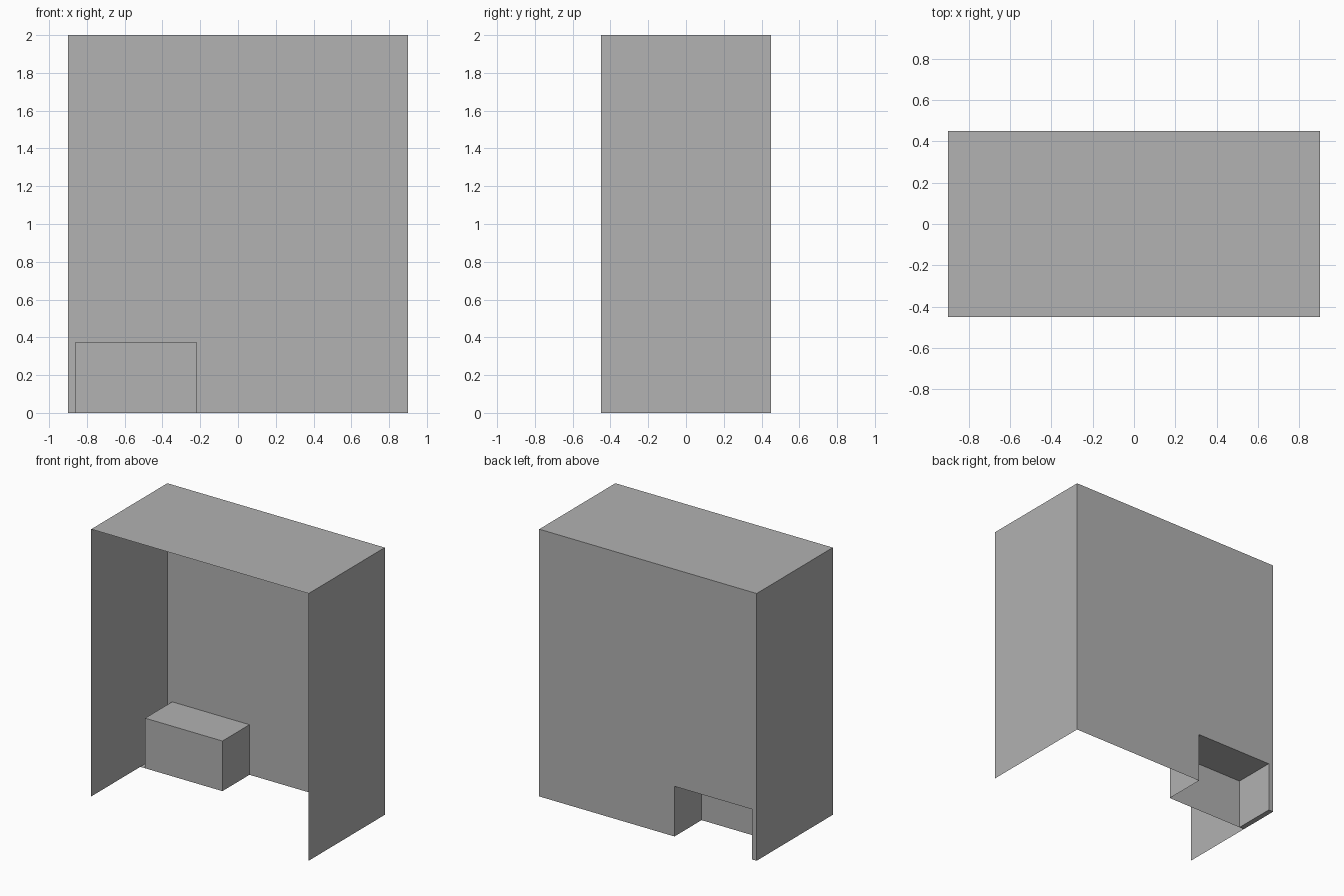
import bpy
import bmesh

cube = bpy.data.objects.get("Cube")
if cube:
    bpy.data.objects.remove(cube, do_unlink=True)

# Outer shell and alcove extents
W, D, H = 0.90, 0.45, 2.0
X0, X1, Y0, Z1 = -0.86, -0.22, 0.13, 0.375

grey = bpy.data.materials.new("plain_grey")
grey.use_nodes = True
colour = (0.445, 0.445, 0.445, 1.0)
grey.diffuse_color = colour
grey.node_tree.nodes["Principled BSDF"].inputs["Base Color"].default_value = colour


def add_object(name, bm):
    mesh = bpy.data.meshes.new(name)
    bm.to_mesh(mesh)
    bm.free()
    mesh.materials.append(grey)
    obj = bpy.data.objects.new(name, mesh)
    bpy.context.collection.objects.link(obj)
    return obj


def panel(name, outline):
    """Single flat sheet from its outline."""
    bm = bmesh.new()
    bm.faces.new([bm.verts.new(p) for p in outline])
    return add_object(name, bm)


# Side walls
for name, s in (("left_wall", 1), ("right_wall", -1)):
    panel(name, [(s * W, -D * s, 0), (s * W, D * s, 0),
                 (s * W, D * s, H), (s * W, -D * s, H)])

# Roof
panel("roof", [(-W, -D, H), (W, -D, H), (W, D, H), (-W, D, H)])

# Back wall, notched where the alcove opens
back = [(W, 0), (X1, 0), (X1, Z1), (X0, Z1), (X0, 0), (-W, 0), (-W, H), (W, H)]
panel("back_wall", [(x, D, z) for x, z in back])

# Alcove pushed into the room, open to the back and below
bm = bmesh.new()
bmesh.ops.create_cube(bm, size=1)
for v in bm.verts:
    v.co.x = X1 if v.co.x > 0 else X0
    v.co.y = D if v.co.y > 0 else Y0
    v.co.z = Z1 if v.co.z > 0 else 0
bm.normal_update()
open_sides = [f for f in bm.faces if f.normal.y > 0.5 or f.normal.z < -0.5]
bmesh.ops.delete(bm, geom=open_sides, context='FACES')
bmesh.ops.reverse_faces(bm, faces=bm.faces[:])
add_object("alcove", bm)

# Narrow floor strip between the alcove and the right wall
panel("floor_strip", [(-W, Y0, 0), (-W, D, 0), (X0, D, 0), (X0, Y0, 0)])
